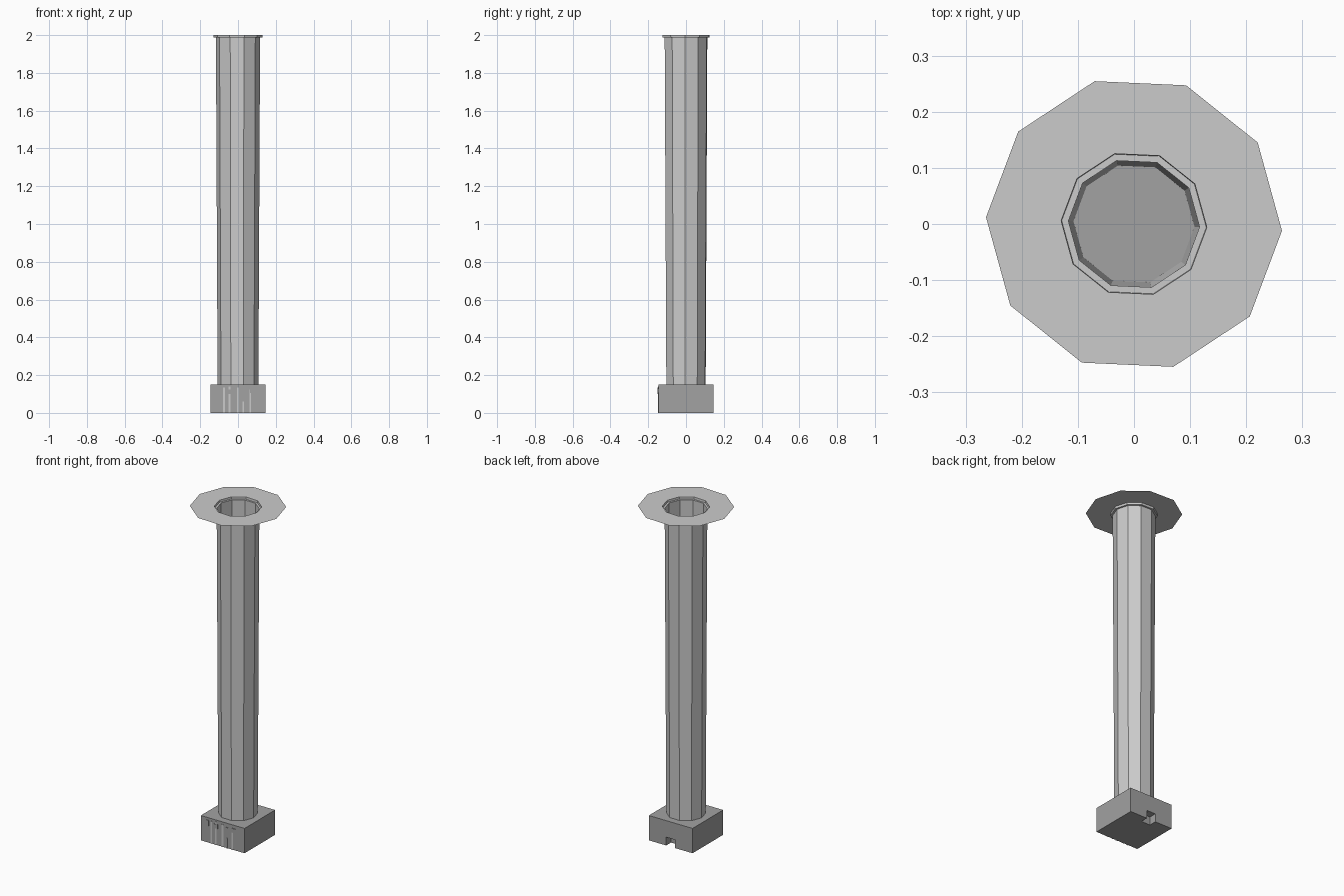
import bpy, bmesh, math

cube = bpy.data.objects.get("Cube")
if cube:
    bpy.data.objects.remove(cube)

SIDES = 10
TURN = math.radians(-2.6)
HALF = 0.146
BASE_TOP = 0.15


def material(name, value):
    m = bpy.data.materials.new(name)
    m.use_nodes = True
    colour = (value, value, value, 1)
    m.diffuse_color = colour
    m.node_tree.nodes["Principled BSDF"].inputs["Base Color"].default_value = colour
    return m


light_grey = material("light grey", 0.6)
mid_grey = material("mid grey", 0.36)


def finish(name, bm, mat):
    mesh = bpy.data.meshes.new(name)
    bm.to_mesh(mesh)
    bm.free()
    mesh.materials.append(mat)
    ob = bpy.data.objects.new(name, mesh)
    bpy.context.collection.objects.link(ob)
    return ob


def lathe(name, profile, mat):
    """Ten-sided open surface through (radius, height) points."""
    bm = bmesh.new()
    rings = [[bm.verts.new((r * math.cos(TURN + math.tau * i / SIDES),
                            r * math.sin(TURN + math.tau * i / SIDES), z))
              for i in range(SIDES)] for r, z in profile]
    for a, b in zip(rings, rings[1:]):
        for i in range(SIDES):
            j = (i + 1) % SIDES
            bm.faces.new((a[i], a[j], b[j], b[i]))
    return finish(name, bm, mat)


def box(name, lo, hi, mat):
    bm = bmesh.new()
    bmesh.ops.create_cube(bm, size=1)
    for v in bm.verts:
        v.co = [(l + h) / 2 + c * (h - l) for l, h, c in zip(lo, hi, v.co)]
    return finish(name, bm, mat)


# Tapered tube with a stepped socket, and the flat collar around its mouth
lathe("tube", [(0.108, BASE_TOP), (0.117, 1.987)], light_grey)
lathe("socket", [(0.117, 1.987), (0.129, 1.987), (0.13, 2)], light_grey)
lathe("collar", [(0.13, 2), (0.264, 2)], light_grey)

# Square base with a doorway in the back
base = box("base", (-HALF, -HALF, 0), (HALF, HALF, BASE_TOP), mid_grey)
cutter = box("doorway_cutter", (-0.03, 0.10, -0.01), (0.03, 0.2, 0.05), mid_grey)
cutter.hide_render = True
cutter.hide_viewport = True
cutter.display_type = 'WIRE'
cut = base.modifiers.new("doorway", 'BOOLEAN')
cut.object = cutter
cut.solver = 'EXACT'

# Slim posts and brackets on the front wall: centre x, width, bottom, top
FITTINGS = [
    ("post", -0.075, 0.010, 0.0, 0.135),
    ("post", -0.045, 0.010, 0.0, 0.14),
    ("post", 0.0, 0.012, 0.0, 0.135),
    ("post", 0.028, 0.008, 0.0, 0.06),
    ("post", 0.065, 0.010, 0.0, 0.125),
    ("bracket", -0.10, 0.014, 0.10, 0.135),
    ("bracket", -0.045, 0.024, 0.10, 0.125),
    ("bracket", 0.03, 0.014, 0.10, 0.125),
    ("bracket", 0.075, 0.024, 0.105, 0.13),
]
for kind, x, w, z0, z1 in FITTINGS:
    depth = 0.003 if kind == "post" else 0.004
    box("front_" + kind, (x - w / 2, -HALF - depth, z0),
        (x + w / 2, -HALF + 0.001, z1),
        light_grey if kind == "post" else mid_grey)
